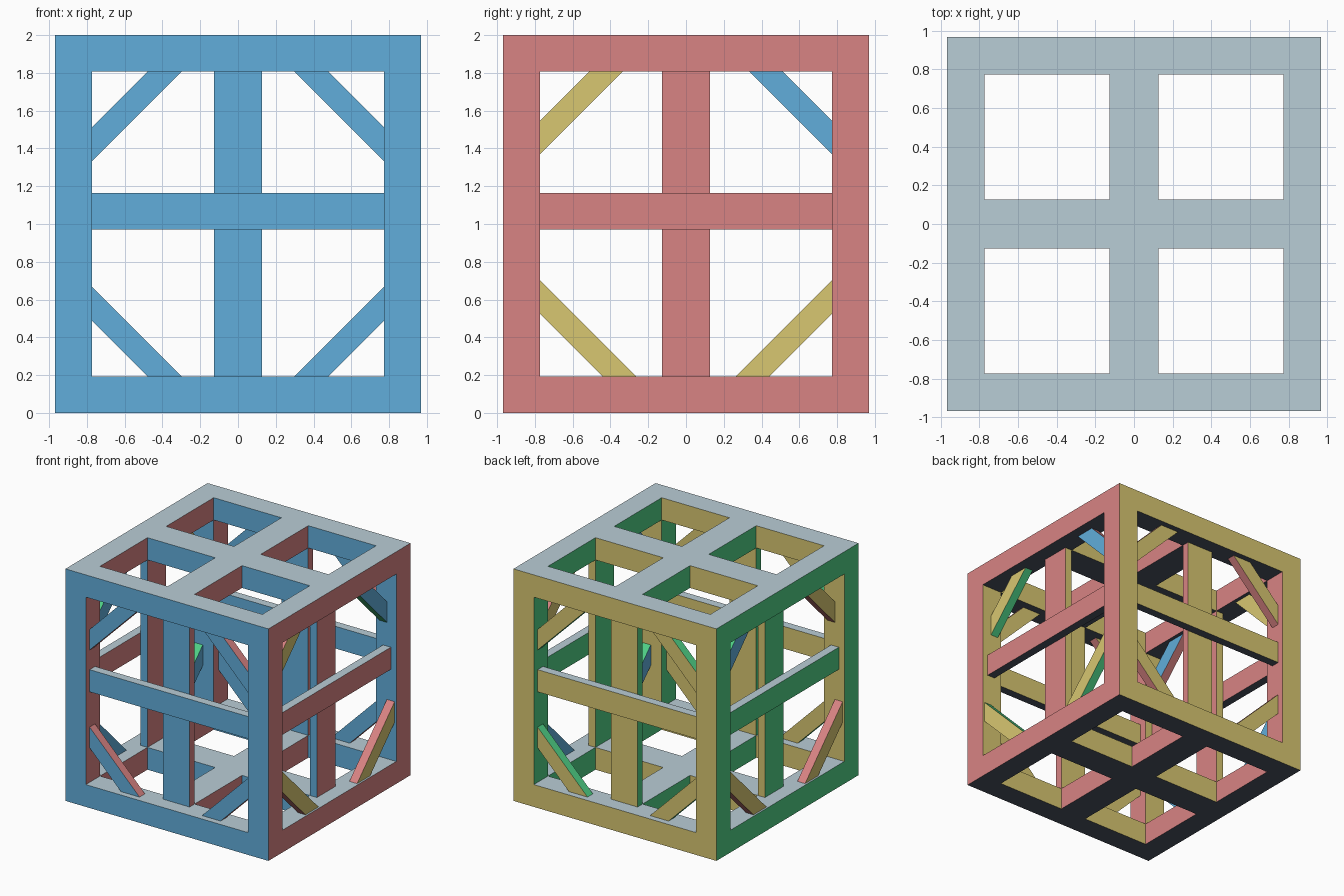
import bpy, bmesh
from math import radians
from mathutils import Matrix, Vector

default = bpy.data.objects.get("Cube")
if default:
    bpy.data.objects.remove(default, do_unlink=True)


def linear(c):
    return c / 12.92 if c <= 0.04045 else ((c + 0.055) / 1.055) ** 2.4


def make_material(name, hex_code):
    rgb = [linear(int(hex_code[i:i + 2], 16) / 255) for i in (0, 2, 4)]
    mat = bpy.data.materials.new(name)
    mat.use_nodes = True
    mat.diffuse_color = (*rgb, 1)
    mat.node_tree.nodes["Principled BSDF"].inputs["Base Color"].default_value = (*rgb, 1)
    return mat


# One colour per local face direction: +x, -x, +y, -y, +z, -z
PALETTE = [
    (make_material("rose", "d88383"), Vector((1, 0, 0))),
    (make_material("green", "4fd086"), Vector((-1, 0, 0))),
    (make_material("straw", "d8c771"), Vector((0, 1, 0))),
    (make_material("blue", "61aedb"), Vector((0, -1, 0))),
    (make_material("pale grey", "b9cdd6"), Vector((0, 0, 1))),
    (make_material("slate", "4c5361"), Vector((0, 0, -1))),
]


def box(name, lo, hi, placement=Matrix.Identity(4)):
    """Box between two corners, coloured by local direction, then placed."""
    lo, hi = Vector(lo), Vector(hi)
    bm = bmesh.new()
    bmesh.ops.create_cube(bm, size=1)
    bmesh.ops.scale(bm, vec=hi - lo, verts=bm.verts)
    bmesh.ops.translate(bm, vec=(lo + hi) / 2, verts=bm.verts)
    bm.normal_update()
    for face in bm.faces:
        face.material_index = max(range(len(PALETTE)),
                                  key=lambda i: face.normal.dot(PALETTE[i][1]))
    bm.transform(placement)
    mesh = bpy.data.meshes.new(name)
    bm.to_mesh(mesh)
    bm.free()
    for mat, _ in PALETTE:
        mesh.materials.append(mat)
    obj = bpy.data.objects.new(name, mesh)
    bpy.context.collection.objects.link(obj)
    return obj


def span(a, b, sign):
    """Interval a..b mirrored to the given side."""
    return (a, b) if sign > 0 else (-b, -a)


OUT, INN = 0.968, 0.774       # outer and inner half width of the frame
RAIL = 0.192                  # rail height
MID = 0.128                   # half width of centre pieces
SIDES = (-1, 1)

# Top and bottom panels: a square of rails with a flush cross
for level, z0, z1 in (("bottom", 0, RAIL), ("top", 2 - RAIL, 2)):
    for s in SIDES:
        a, b = span(INN, OUT, s)
        box(level + "_cross_rail", (-OUT, a, z0), (OUT, b, z1))
        box(level + "_side_rail", (a, -INN, z0), (b, INN, z1))
        a, b = span(MID, INN, s)
        box(level + "_cross_arm", (a, -MID, z0), (b, MID, z1))
    box(level + "_cross_beam", (-MID, -INN, z0), (MID, INN, z1))

# Corner columns
for sx in SIDES:
    for sy in SIDES:
        (xa, xb), (ya, yb) = span(INN, OUT, sx), span(INN, OUT, sy)
        box("corner_column", (xa, ya, RAIL), (xb, yb, 2 - RAIL))

# Centre posts and the middle bars in front of them, on all four sides
POST_Z = (RAIL - 0.03, 2 - RAIL + 0.03)
BAR_Z = (0.972, 1.163)
for s in SIDES:
    a, b = span(INN, 0.842, s)
    box("centre_post", (-MID, a, POST_Z[0]), (MID, b, POST_Z[1]))
    box("side_centre_post", (a, -MID, POST_Z[0]), (b, MID, POST_Z[1]))
    a, b = span(0.842, 0.916, s)
    end = INN + 0.03
    box("middle_bar", (-end, a, BAR_Z[0]), (end, b, BAR_Z[1]))
    box("side_middle_bar", (a, -end, BAR_Z[0]), (b, end, BAR_Z[1]))


def brace(name, centre, *turns):
    """Upright plank turned into place."""
    placement = Matrix.Translation(centre)
    for angle, axis in turns:
        placement = placement @ Matrix.Rotation(radians(angle), 4, axis)
    half = Vector((0.063, 0.037, 0.4))
    box(name, -half, half, placement)


# Diagonal corner braces
ALONG = 0.59
for s in SIDES:
    for t in SIDES:
        for up in SIDES:
            z = 1.605 if up > 0 else 0.395
            brace("corner_brace", (t * ALONG, s * 0.879, z), (-45 * t * up, 'Y'))
            # Side braces sit slightly higher; the lower ones lie further out
            depth = 0.843 if up > 0 else 0.915
            flip = -1 if (t > 0 and up > 0) else 1
            brace("side_corner_brace", (s * depth, t * ALONG, z + 0.035),
                  (45 * t * up, 'X'), (-90 * s * flip, 'Z'))
